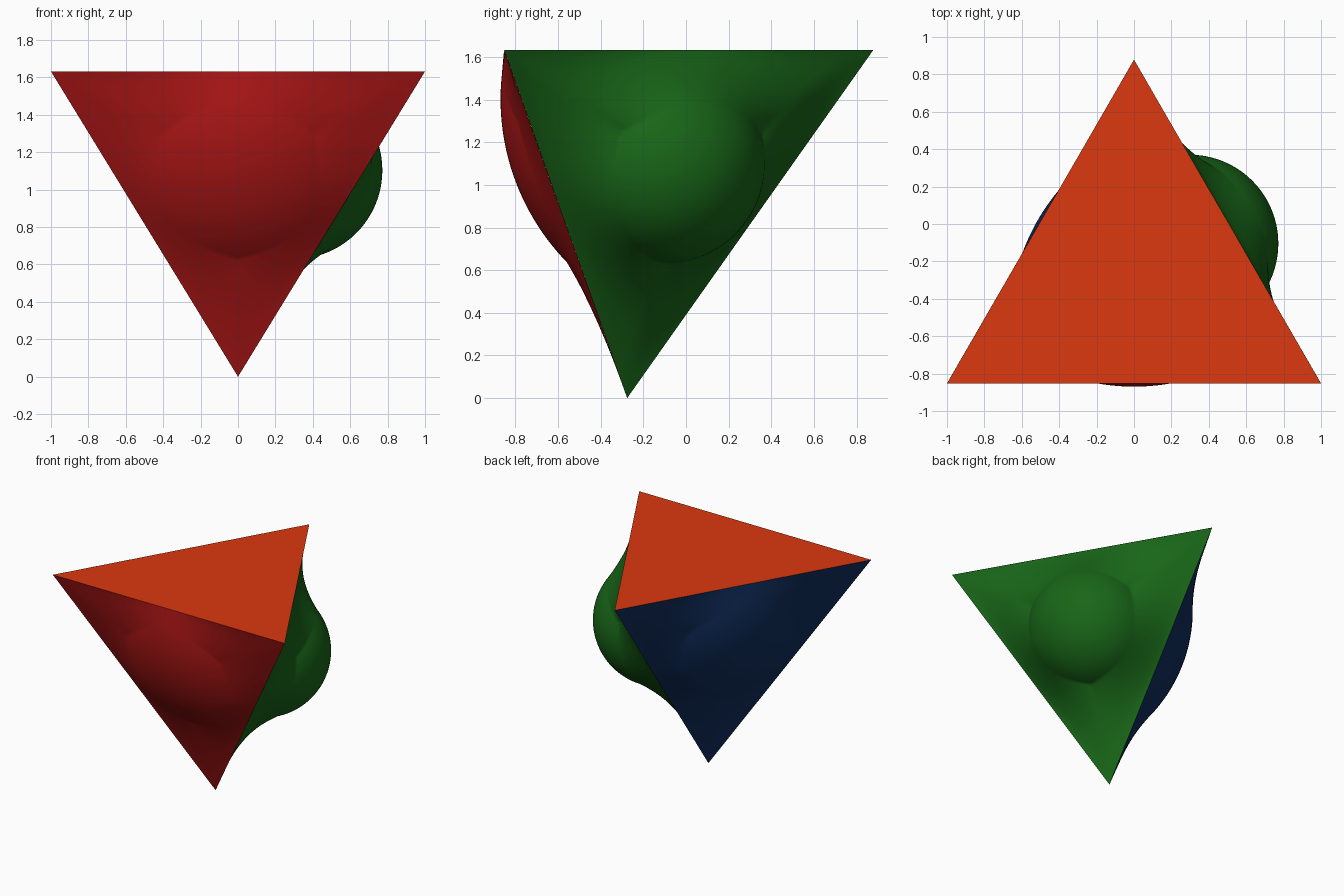
import bpy, math
from mathutils import Vector

if "Cube" in bpy.data.objects:
    bpy.data.objects.remove(bpy.data.objects["Cube"])

# Corners of an upside-down regular tetrahedron, edge length 2
Y0 = -0.276
H = 1.633
LEFT = Vector((-1, Y0 - 0.577, H))
RIGHT = Vector((1, Y0 - 0.577, H))
BACK = Vector((0, Y0 + 1.155, H))
TIP = Vector((0, Y0, 0))
BODY_CENTRE = Vector((0, Y0, H * 0.75))
INRADIUS = 0.57735


def make_object(name, verts, faces, color):
    mesh = bpy.data.meshes.new(name)
    mesh.from_pydata(verts, [], faces)
    mat = bpy.data.materials.new(name + "_color")
    mat.diffuse_color = (*color, 1)
    mat.use_nodes = True
    mat.node_tree.nodes["Principled BSDF"].inputs["Base Color"].default_value = mat.diffuse_color
    mesh.materials.append(mat)
    obj = bpy.data.objects.new(name, mesh)
    bpy.context.collection.objects.link(obj)
    return obj


def bulging_face(name, corners, color, radius, depth, rim_angles, falloff,
                 segs=120, cap_rings=26, web_rings=18):
    """Triangle skin stretched over a ball sunk 'depth' below its plane."""
    centre = sum(corners, Vector()) / 3
    n = (centre - BODY_CENTRE).normalized()
    u = (corners[0] - centre).normalized()
    v = n.cross(u)
    rings = cap_rings + web_rings
    verts = [centre + n * (radius - depth)]
    for s in range(segs):
        a = 2 * math.pi * s / segs
        direction = u * math.cos(a) + v * math.sin(a)
        # distance to the triangle border in this direction
        off = a % (2 * math.pi / 3) - math.pi / 3
        r_max = INRADIUS / math.cos(off)
        w = r_max / INRADIUS - 1            # 0 at edge middle, 1 at corner
        phi = math.radians(rim_angles[0] + (rim_angles[1] - rim_angles[0]) * w)
        power = falloff[0] + (falloff[1] - falloff[0]) * w
        # ball cap
        for i in range(1, cap_rings + 1):
            t = math.pi / 2 + (phi - math.pi / 2) * i / cap_rings
            verts.append(centre + direction * radius * math.cos(t)
                         + n * (radius * math.sin(t) - depth))
        # web running from the cap down to the border
        rc, hc = radius * math.cos(phi), radius * math.sin(phi) - depth
        for i in range(1, web_rings + 1):
            k = (i / web_rings) ** 1.3
            verts.append(centre + direction * (rc + (r_max - rc) * k)
                         + n * hc * (1 - k) ** power)
    faces = []
    for s in range(segs):
        p, q = 1 + s * rings, 1 + (s + 1) % segs * rings
        faces.append((0, p, q))
        faces += [(p + i, p + i + 1, q + i + 1, q + i) for i in range(rings - 1)]
    obj = make_object(name, verts, faces, color)
    for poly in obj.data.polygons:
        poly.use_smooth = True


# Flat lid
make_object("top_face", [LEFT, RIGHT, BACK], [(0, 1, 2)], (0.72, 0.04, 0.005))

# Two shallow domes and one large ball bulge
shallow = dict(radius=1.1, depth=0.945, rim_angles=(67, 64.7), falloff=(1.0, 2.3))
bulging_face("front_face", [TIP, RIGHT, LEFT], (0.42, 0.008, 0.008), **shallow)
bulging_face("left_face", [TIP, LEFT, BACK], (0.005, 0.027, 0.11), **shallow)
bulging_face("right_face", [TIP, BACK, RIGHT], (0.009, 0.13, 0.009),
             radius=0.475, depth=0.045, rim_angles=(33, 24), falloff=(1.2, 2.3))
